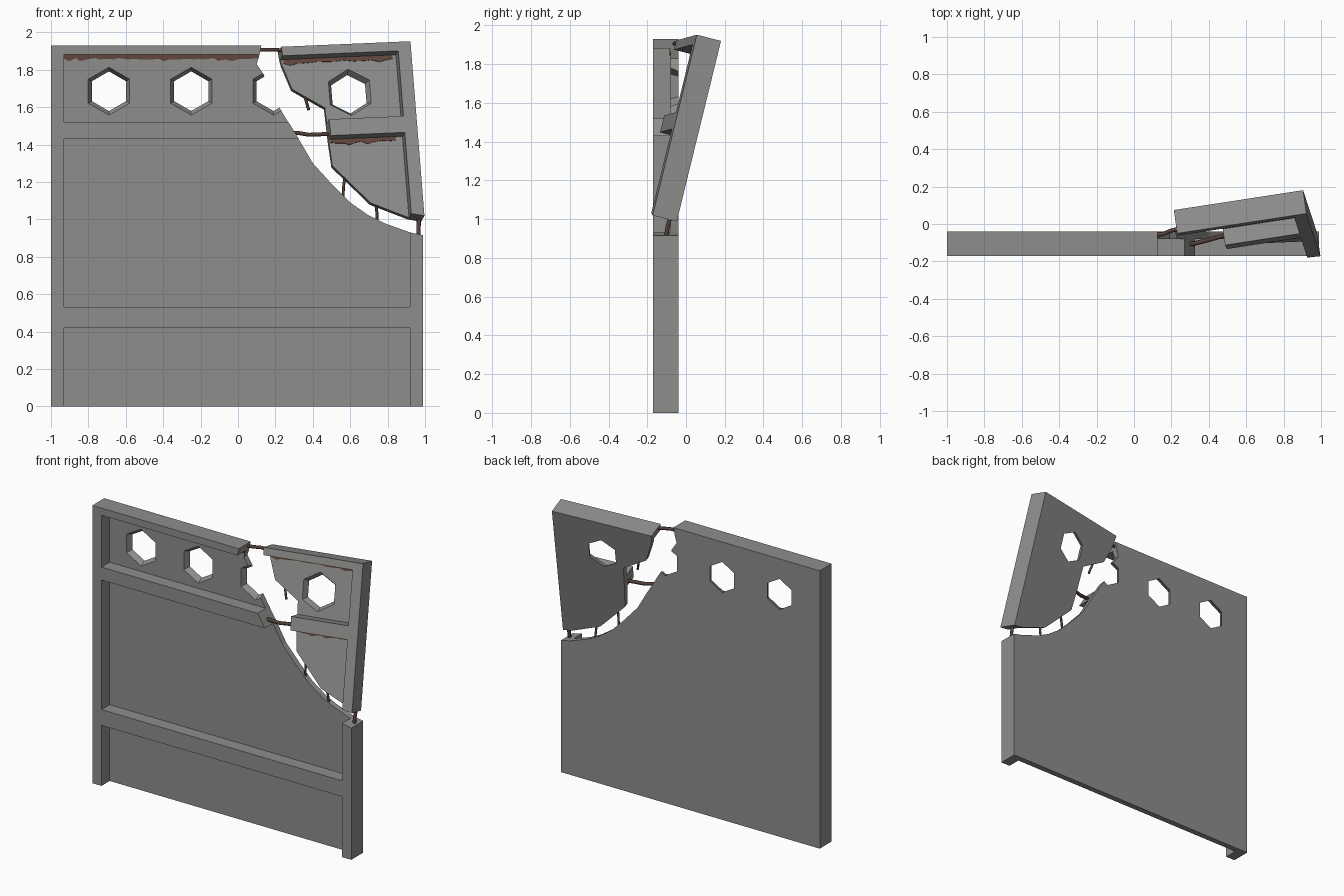
import bpy, bmesh, math, random
from mathutils import Matrix, Vector

if "Cube" in bpy.data.objects:
    bpy.data.objects.remove(bpy.data.objects["Cube"])

random.seed(4)


def material(name, rgb):
    m = bpy.data.materials.new(name)
    m.diffuse_color = (*rgb, 1)
    m.use_nodes = True
    m.node_tree.nodes["Principled BSDF"].inputs["Base Color"].default_value = m.diffuse_color
    return m


CONCRETE = material("grey concrete", (0.27, 0.27, 0.26))
RUST = material("rust stain", (0.125, 0.06, 0.048))
STEEL = material("rusty steel bar", (0.085, 0.05, 0.042))

FRONT, FACE, BACK = -0.17, -0.08, -0.04   # frame front, panel front, panel back


def prism(name, outline, y0, y1, mat, matrix=None):
    """Extrude an x-z outline from y0 to y1."""
    bm = bmesh.new()
    face = bm.faces.new([bm.verts.new((x, y0, z)) for x, z in outline])
    ext = bmesh.ops.extrude_face_region(bm, geom=[face])
    moved = [g for g in ext["geom"] if isinstance(g, bmesh.types.BMVert)]
    bmesh.ops.translate(bm, verts=moved, vec=(0, y1 - y0, 0))
    bmesh.ops.recalc_face_normals(bm, faces=bm.faces)
    me = bpy.data.meshes.new(name)
    bm.to_mesh(me)
    bm.free()
    me.materials.append(mat)
    ob = bpy.data.objects.new(name, me)
    bpy.context.collection.objects.link(ob)
    if matrix:
        me.transform(matrix)
    return ob


def rect(x0, x1, z0, z1):
    return [(x0, z0), (x1, z0), (x1, z1), (x0, z1)]


def cut_hexagon(ob, x, z):
    """Cut a hexagonal hole that narrows towards the back."""
    bm = bmesh.new()
    slope = 0.022 / (BACK - FACE)
    extra = 0.02
    bmesh.ops.create_cone(bm, cap_ends=True, segments=6,
                          radius1=0.128 + slope * extra,
                          radius2=0.106 - slope * extra,
                          depth=BACK - FACE + 2 * extra)
    # cone axis z -> y, wide end in front, hexagon point up
    a = max(bm.verts, key=lambda v: v.co.x).co
    if abs(a.y) > 0.01:
        bmesh.ops.rotate(bm, verts=bm.verts, matrix=Matrix.Rotation(math.radians(30), 3, 'Z'))
    bmesh.ops.rotate(bm, verts=bm.verts, matrix=Matrix.Rotation(math.radians(90), 3, 'Z'))
    bmesh.ops.rotate(bm, verts=bm.verts, matrix=Matrix.Rotation(math.radians(-90), 3, 'X'))
    bmesh.ops.translate(bm, verts=bm.verts, vec=(x, (FACE + BACK) / 2, z))
    me = bpy.data.meshes.new("hole_cutter")
    bm.to_mesh(me)
    bm.free()
    me.materials.append(CONCRETE)
    cutter = bpy.data.objects.new("hole_cutter", me)
    cutter.hide_render = True
    bpy.context.collection.objects.link(cutter)
    mod = ob.modifiers.new("hole", 'BOOLEAN')
    mod.operation, mod.solver, mod.object = 'DIFFERENCE', 'EXACT', cutter
    bpy.context.view_layer.objects.active = ob
    bpy.ops.object.modifier_apply(modifier=mod.name)
    bpy.data.objects.remove(cutter)


def rust_strip(name, x0, x1, z, matrix=None):
    """Thin stain with a ragged lower edge."""
    pts = [(x1, z), (x0, z)]
    x = x0
    while x < x1 - 0.03:
        pts.append((x, z - random.choice((0.018, 0.022, 0.025, 0.034))))
        x += random.uniform(0.02, 0.05)
    pts.append((x1, z - 0.02))
    prism(name, pts, FACE - 0.006, FACE, RUST, matrix)


def bar(name, pts, r=0.01):
    cu = bpy.data.curves.new(name, 'CURVE')
    cu.dimensions = '3D'
    cu.bevel_depth, cu.bevel_resolution, cu.use_fill_caps = r, 1, True
    sp = cu.splines.new('POLY')
    sp.points.add(len(pts) - 1)
    for p, co in zip(sp.points, pts):
        p.co = (*co, 1)
    cu.materials.append(STEEL)
    bpy.context.collection.objects.link(bpy.data.objects.new(name, cu))


# --- standing wall: panel with broken corner
wall_break = [(0.99, 0.915), (0.92, 0.93), (0.78, 0.98), (0.70, 1.02), (0.60, 1.09),
              (0.50, 1.19), (0.40, 1.30), (0.33, 1.42), (0.28, 1.50), (0.22, 1.60),
              (0.19, 1.58), (0.15, 1.70), (0.14, 1.77), (0.10, 1.83), (0.115, 1.88),
              (0.125, 1.93)]
wall = prism("wall_panel", [(-1, 1.93), (-1, 0), (0.99, 0)] + wall_break, FACE, BACK, CONCRETE)
for i in range(3):
    cut_hexagon(wall, -0.69 + 0.44 * i, 1.685)

# --- standing wall: raised frame
prism("left_post", rect(-1, -0.93, 0, 1.93), FRONT, FACE, CONCRETE)
prism("right_post", [(0.92, 0), (0.99, 0), (0.99, 0.915), (0.92, 0.93)], FRONT, FACE, CONCRETE)
prism("top_rail", [(-0.93, 1.88), (0.115, 1.88), (0.125, 1.93), (-0.93, 1.93)], FRONT, FACE, CONCRETE)
prism("middle_rail", [(-0.93, 1.43), (0.325, 1.43), (0.27, 1.52), (-0.93, 1.52)], FRONT, FACE, CONCRETE)
prism("lower_rail", rect(-0.93, 0.92, 0.42, 0.53), FRONT, FACE, CONCRETE)
rust_strip("top_rust", -0.93, 0.11, 1.88)

# --- broken corner, modelled in place and then tipped back
uz = Vector((-0.0775, 0.237, 0.968)).normalized()
uy = uz.cross(Vector((0.988, 0.150, 0.0355))).normalized()
ux = uy.cross(uz)
rot = Matrix((ux, uy, uz)).transposed().to_4x4()
TIP = (Matrix.Translation((0.922, 0.056, 1.952)) @ rot
       @ Matrix.Translation((-0.99, -FRONT, -1.93)))

chunk = prism("corner_panel", [(0.29, 1.93), (0.295, 1.88), (0.30, 1.852), (0.345, 1.716),
                               (0.514, 1.606), (0.52, 1.43), (0.529, 1.286), (0.72, 1.072),
                               (0.92, 0.982), (0.99, 0.967), (0.99, 1.93)], FACE, BACK, CONCRETE)
cut_hexagon(chunk, 0.655, 1.685)
chunk.data.transform(TIP)
prism("corner_post", [(0.92, 0.982), (0.99, 0.967), (0.99, 1.93), (0.92, 1.93)],
      FRONT, FACE, CONCRETE, TIP)
prism("corner_top_rail", [(0.295, 1.88), (0.92, 1.88), (0.92, 1.93), (0.29, 1.93)],
      FRONT, FACE, CONCRETE, TIP)
prism("corner_middle_rail", [(0.52, 1.43), (0.92, 1.43), (0.92, 1.52), (0.517, 1.52)],
      FRONT, FACE, CONCRETE, TIP)
rust_strip("corner_top_rust", 0.31, 0.90, 1.88, TIP)
rust_strip("corner_middle_rust", 0.53, 0.88, 1.43, TIP)

# --- bent reinforcing bars across the break
bar("top_bar", [(0.10, -0.06, 1.905), (0.15, -0.055, 1.907), (0.20, -0.035, 1.907), (0.26, -0.02, 1.90)], 0.011)
bar("middle_bar", [(0.26, -0.11, 1.465), (0.32, -0.105, 1.462), (0.38, -0.09, 1.452),
                   (0.45, -0.07, 1.455), (0.53, -0.05, 1.458)], 0.012)
bar("loose_bar", [(0.35, 0.01, 1.68), (0.365, 0.0, 1.63), (0.378, -0.01, 1.585)], 0.008)
bar("upper_edge_bar", [(0.575, -0.068, 1.25), (0.565, -0.066, 1.18), (0.56, -0.06, 1.10)], 0.008)
bar("lower_edge_bar", [(0.735, -0.076, 1.10), (0.742, -0.072, 1.04), (0.742, -0.06, 0.97)], 0.008)
bar("post_bar", [(0.967, -0.08, 1.02), (0.965, -0.095, 0.96), (0.965, -0.105, 0.89)], 0.012)
